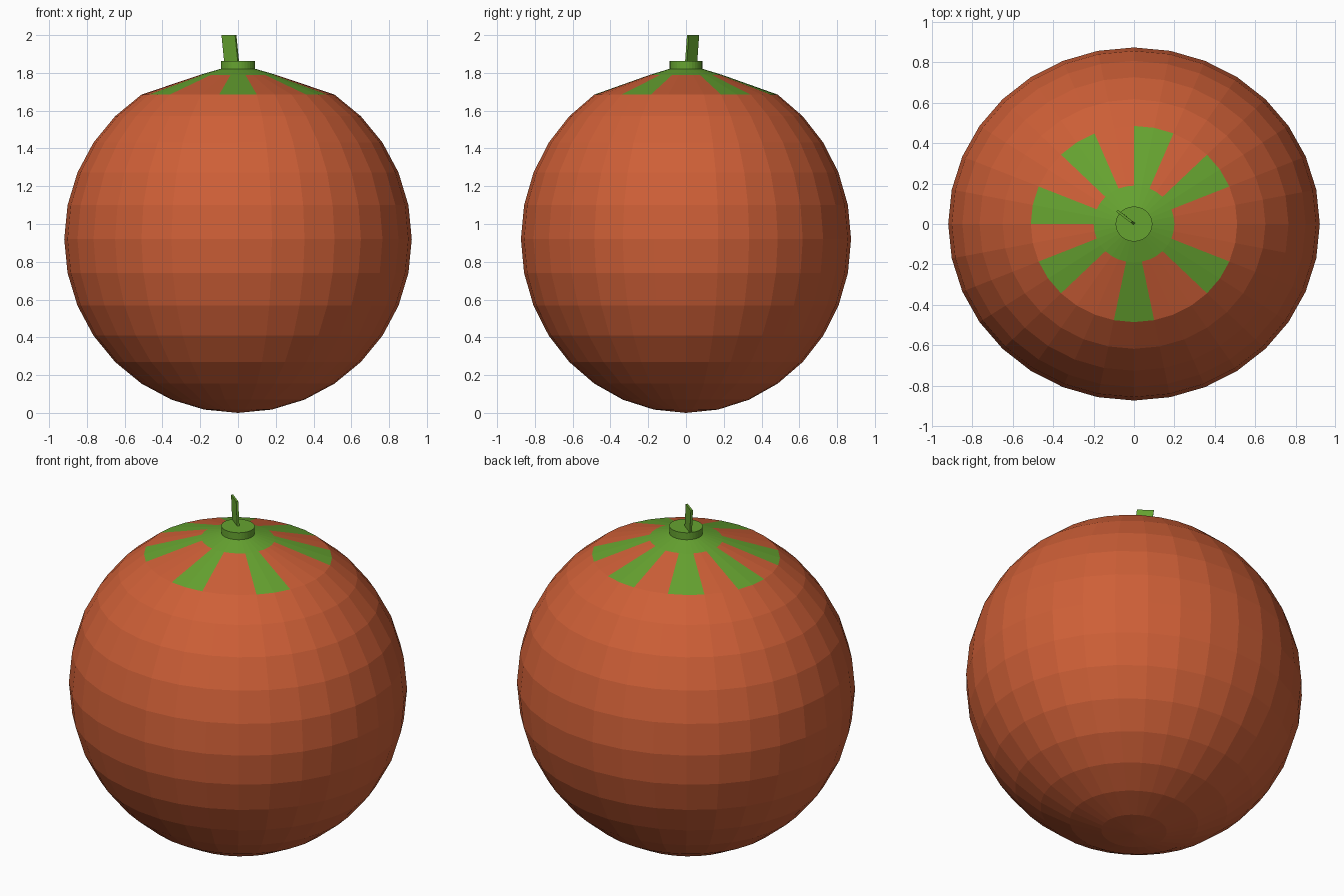
import bpy, math
from mathutils import Vector

if "Cube" in bpy.data.objects:
    bpy.data.objects.remove(bpy.data.objects["Cube"])

SEG, R, SY = 32, 0.92, 0.95


def material(name, rgb):
    m = bpy.data.materials.new(name)
    m.diffuse_color = (*rgb, 1)
    m.use_nodes = True
    m.node_tree.nodes["Principled BSDF"].inputs["Base Color"].default_value = m.diffuse_color
    return m


red = material("tomato red", (0.62, 0.115, 0.038))
green = material("leaf green", (0.133, 0.37, 0.03))


def make(name, verts, faces, mats):
    me = bpy.data.meshes.new(name)
    me.from_pydata(verts, [], faces)
    for m in mats:
        me.materials.append(m)
    ob = bpy.data.objects.new(name, me)
    bpy.context.collection.objects.link(ob)
    return ob


def lathe(name, profile, mats):
    """Revolve (radius, height) points; the ends close with a point."""
    verts = [(0, 0, profile[0][1])]
    for r, z in profile[1:-1]:
        for i in range(SEG):
            a = 2 * math.pi * i / SEG
            verts.append((r * math.cos(a), SY * r * math.sin(a), z))
    verts.append((0, 0, profile[-1][1]))
    top, rings, faces = len(verts) - 1, len(profile) - 2, []
    for i in range(SEG):
        j = (i + 1) % SEG
        faces.append((0, 1 + j, 1 + i))
        for k in range(rings - 1):
            b = 1 + k * SEG
            faces.append((b + i, b + j, b + SEG + j, b + SEG + i))
        b = 1 + (rings - 1) * SEG
        faces.append((b + i, b + j, top))
    return make(name, verts, faces, mats)


# Fruit: 16-ring sphere profile with a flattened shoulder
profile = [(R * math.sin(k * math.pi / 16), R - R * math.cos(k * math.pi / 16))
           for k in range(14)]
profile += [(0.2, 1.79), (0.09, 1.822), (0, 1.83)]
fruit = lathe("fruit", profile, [red, green])

# Leaves: seven two-segment wedges and the crown coloured green
leaf_starts = (2, 6, 10, 14, 18, 23, 28)
leaf_segments = {s + d for s in leaf_starts for d in (0, 1)}
for p in fruit.data.polygons:
    c = p.center
    if c.z > 1.69:
        seg = int((math.atan2(c.y / SY, c.x) % (2 * math.pi)) / (2 * math.pi) * SEG)
        if math.hypot(c.x, c.y) < 0.2 or seg in leaf_segments:
            p.material_index = 1

# Collar under the stem
lathe("stem_collar", [(0, 1.815), (0.091, 1.815), (0.091, 1.863), (0, 1.863)], [green])

# Stem: thin leaning blade set diagonally
along = Vector((-0.072, 0.055, 0))
side = Vector((0.055, 0.072, 0)).normalized() * 0.006
verts = []
for base in (Vector((0.002, 0.0, 1.86)), Vector((-0.012, 0.01, 2.0))):
    verts += [base - side, base + side, base + along + side, base + along - side]
make("stem", verts, [(3, 2, 1, 0), (4, 5, 6, 7)] +
     [(i, (i + 1) % 4, (i + 1) % 4 + 4, i + 4) for i in range(4)], [green])
for ob in bpy.data.objects:
    if ob.name == "stem":
        import bmesh
        bm = bmesh.new()
        bm.from_mesh(ob.data)
        bmesh.ops.recalc_face_normals(bm, faces=bm.faces)
        bm.to_mesh(ob.data)
        bm.free()
